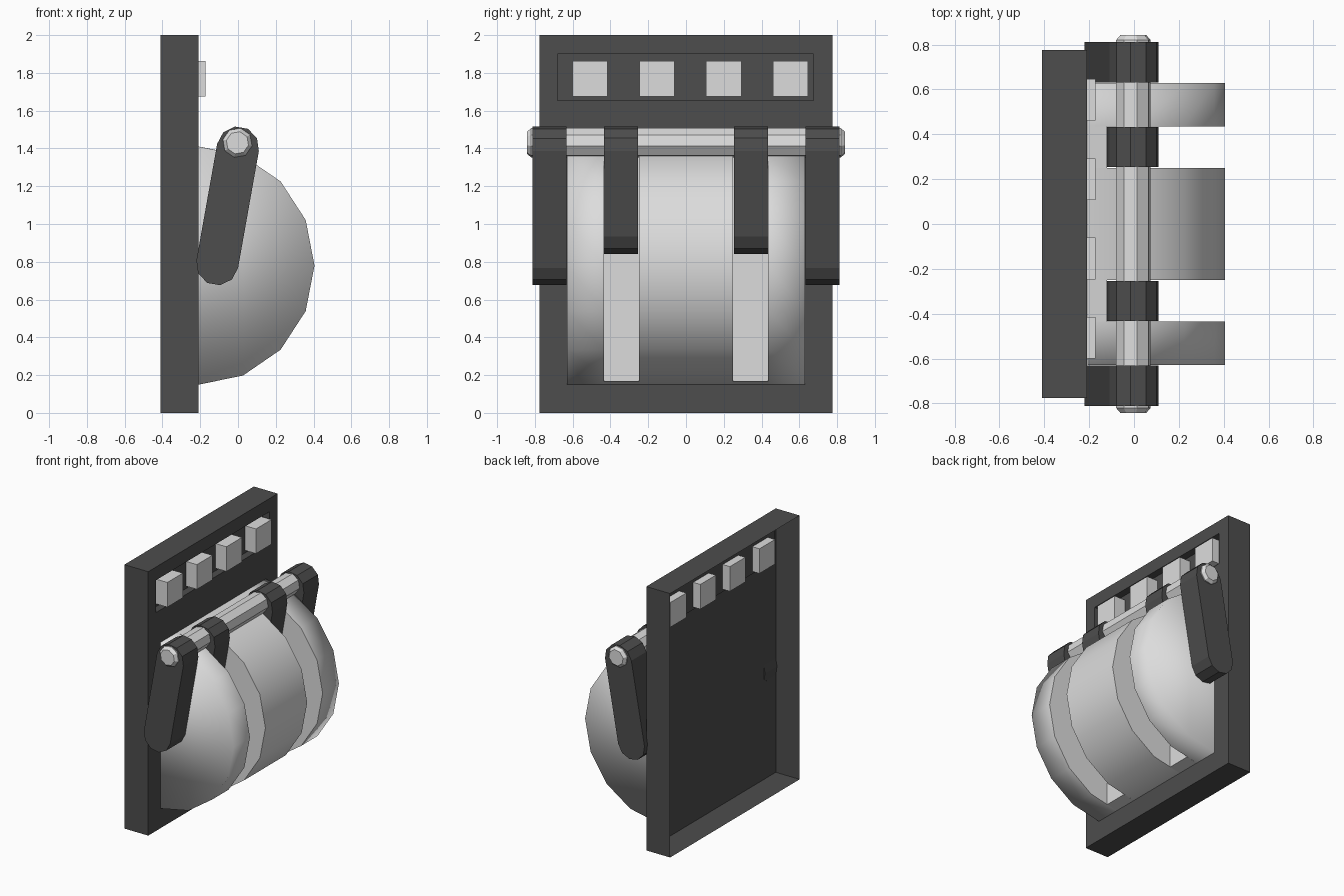
import bpy, bmesh, math

if "Cube" in bpy.data.objects:
    bpy.data.objects.remove(bpy.data.objects["Cube"])


def material(name, v):
    m = bpy.data.materials.new(name)
    m.diffuse_color = (v, v, v, 1)
    m.use_nodes = True
    m.node_tree.nodes["Principled BSDF"].inputs["Base Color"].default_value = m.diffuse_color
    return m


DARK = material("dark grey", 0.075)
LIGHT = material("light grey", 0.72)


def finish(bm, name, mat):
    me = bpy.data.meshes.new(name)
    bm.to_mesh(me)
    bm.free()
    me.materials.append(mat)
    ob = bpy.data.objects.new(name, me)
    bpy.context.collection.objects.link(ob)
    return ob


def add_prism(bm, profile, y0, y1):
    """Extrude an (x, z) outline along y."""
    a = [bm.verts.new((x, y0, z)) for x, z in profile]
    b = [bm.verts.new((x, y1, z)) for x, z in profile]
    faces = [bm.faces.new(a), bm.faces.new(b[::-1])]
    n = len(profile)
    for i in range(n):
        j = (i + 1) % n
        faces.append(bm.faces.new((a[j], a[i], b[i], b[j])))
    bmesh.ops.recalc_face_normals(bm, faces=faces)
    return faces


def capsule(top, bottom, r, seg=5):
    """Round-ended bar outline between two points."""
    tilt = math.atan2(top[1] - bottom[1], top[0] - bottom[0])
    pts = []
    for (cx, cz), start in ((top, tilt - math.pi / 2), (bottom, tilt + math.pi / 2)):
        for i in range(seg + 1):
            t = start + math.pi * i / seg
            pts.append((cx + r * math.cos(t), cz + r * math.sin(t)))
    return pts


# Back frame: open-backed box with a shallow slot near the top
bm = bmesh.new()
outer = (-0.775, 0.775, 0.0, 2.0)
slot = (-0.68, 0.675, 1.655, 1.90)
rings = []
for x, (ya, yb, za, zb) in ((-0.41, outer), (-0.21, outer), (-0.21, slot), (-0.265, slot)):
    rings.append([bm.verts.new((x, y, z)) for y, z in ((ya, za), (yb, za), (yb, zb), (ya, zb))])
for p, q in zip(rings, rings[1:]):
    for i in range(4):
        j = (i + 1) % 4
        bm.faces.new((p[i], p[j], q[j], q[i]))
bm.faces.new(rings[-1])
finish(bm, "back_frame", DARK)

# Row of four square buttons standing in the slot
for k in range(4):
    y = -0.508 + 0.354 * k
    bm = bmesh.new()
    add_prism(bm, [(-0.325, 1.675), (-0.172, 1.675), (-0.172, 1.862), (-0.325, 1.862)],
              y - 0.093, y + 0.093)
    finish(bm, "button_%d" % (k + 1), LIGHT)

# Half-drum body: three rounded sections with two flat-floored grooves
BACK = -0.208
R, CZ = 0.63, 0.78
half_round = [(BACK + 0.613 * math.cos(t), CZ + R * math.sin(t))
              for t in (math.radians(-90 + 22.5 * i) for i in range(9))]
groove_core = [(BACK, CZ - R), (-0.12, CZ - R + 0.017), (-0.12, CZ + R - 0.017), (BACK, CZ + R)]
bm = bmesh.new()
for y0, y1 in ((-0.63, -0.435), (-0.25, 0.25), (0.435, 0.63)):
    for f in add_prism(bm, half_round, y0, y1):
        inner_wall = abs(f.normal.y) > 0.9 and abs(f.calc_center_median().y) < 0.6
        f.smooth = not inner_wall and f.normal.x > -0.9
for s in (-1, 1):
    add_prism(bm, groove_core, s * 0.25, s * 0.435)
finish(bm, "half_drum", LIGHT)

# Swing arms: long outer pair, short inner pair sitting in the grooves
for side, s in (("left", -1), ("right", 1)):
    for kind, bottom, y0, y1 in (("outer", (-0.11, 0.787), 0.632, 0.812),
                                 ("inner", (-0.08, 0.952), 0.255, 0.433)):
        bm = bmesh.new()
        add_prism(bm, capsule((0.0, 1.405), bottom, 0.112), s * y0, s * y1)
        finish(bm, "%s_arm_%s" % (kind, side), DARK)

# Eight-sided hinge rod with chamfered ends
bm = bmesh.new()
loops = []
for y, r in ((-0.842, 0.06), (-0.82, 0.079), (0.82, 0.079), (0.842, 0.06)):
    loops.append([bm.verts.new((-0.003 + r * math.cos(t), y, 1.43 + r * math.sin(t)))
                  for t in (math.radians(32.5 + 45 * i) for i in range(8))])
for p, q in zip(loops, loops[1:]):
    for i in range(8):
        j = (i + 1) % 8
        bm.faces.new((p[i], p[j], q[j], q[i]))
bm.faces.new(loops[0])
bm.faces.new(loops[-1])
bmesh.ops.recalc_face_normals(bm, faces=bm.faces[:])
finish(bm, "hinge_rod", LIGHT)
